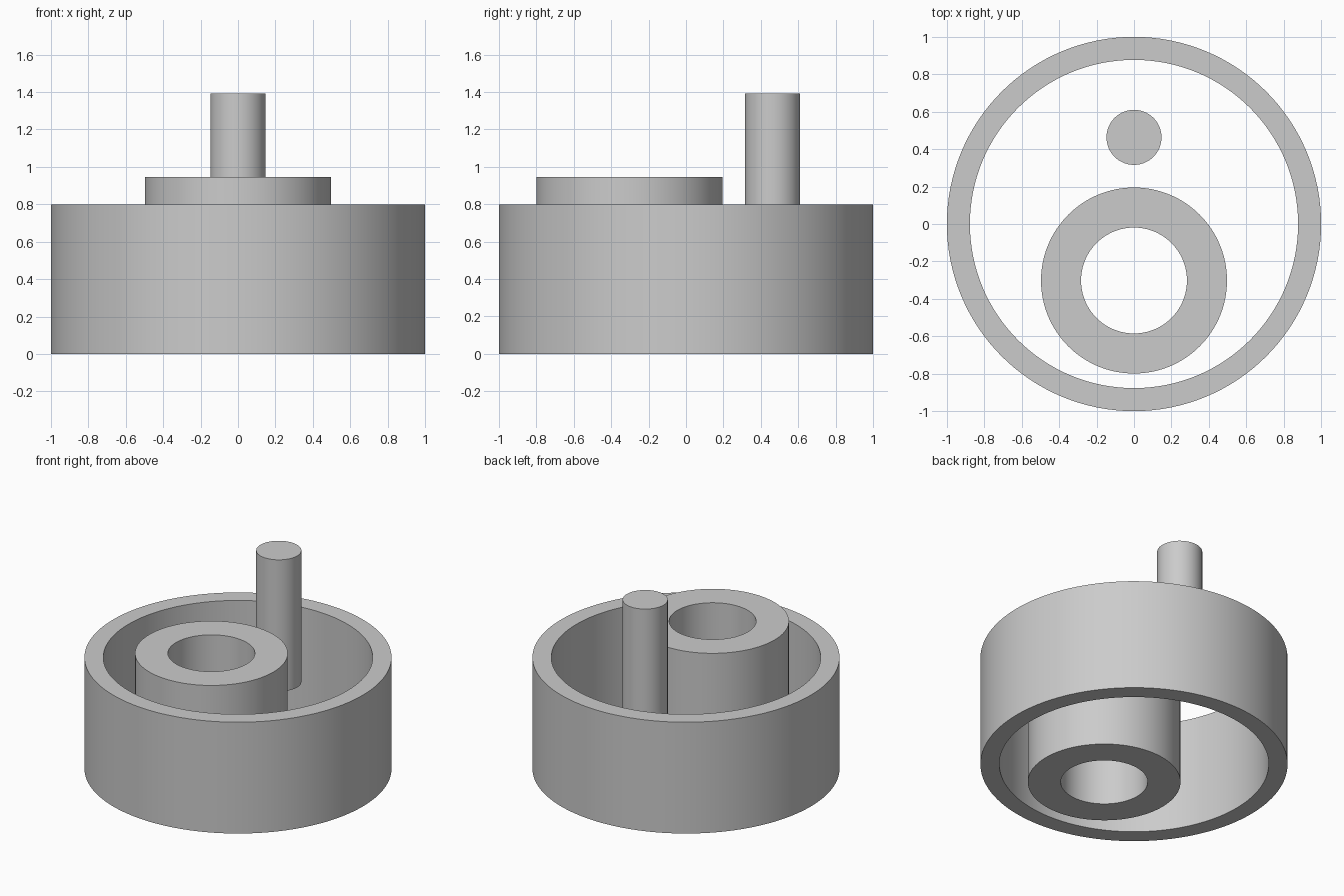
import bpy, bmesh, math

if "Cube" in bpy.data.objects:
    bpy.data.objects.remove(bpy.data.objects["Cube"])

SEGMENTS = 128


def lathe(name, profile, center):
    """Spin a closed (radius, z) profile about the z axis through center."""
    bm = bmesh.new()
    rings = []
    for r, z in profile:
        rings.append([bm.verts.new((r * math.cos(2 * math.pi * i / SEGMENTS),
                                    r * math.sin(2 * math.pi * i / SEGMENTS), z))
                      for i in range(SEGMENTS)])
    for a, b in zip(rings, rings[1:] + rings[:1]):
        for i in range(SEGMENTS):
            j = (i + 1) % SEGMENTS
            bm.faces.new((a[i], a[j], b[j], b[i]))
    bmesh.ops.recalc_face_normals(bm, faces=bm.faces)
    return finish(name, bm, center)


def finish(name, bm, center):
    """Turn the bmesh into an object with smooth sides and crisp rims."""
    mesh = bpy.data.meshes.new(name)
    bm.to_mesh(mesh)
    bm.free()
    obj = bpy.data.objects.new(name, mesh)
    obj.location = center
    bpy.context.collection.objects.link(obj)
    bpy.ops.object.select_all(action='DESELECT')
    obj.select_set(True)
    bpy.context.view_layer.objects.active = obj
    bpy.ops.object.shade_smooth_by_angle(angle=math.radians(30))
    return obj


def tube(name, inner, outer, height, center):
    return lathe(name, [(inner, 0), (outer, 0), (outer, height), (inner, height)], center)


def rod(name, radius, height, center):
    bm = bmesh.new()
    bmesh.ops.create_cone(bm, cap_ends=True, segments=SEGMENTS,
                          radius1=radius, radius2=radius, depth=height)
    bmesh.ops.translate(bm, verts=bm.verts, vec=(0, 0, height / 2))
    return finish(name, bm, center)


# Wide open outer ring
tube("outer_ring", 0.877, 1.0, 0.80, (0, 0, 0))

# Thick sleeve set toward the front
tube("inner_sleeve", 0.283, 0.497, 0.945, (0, -0.302, 0))

# Raised pin toward the back, its lower end stopping above the base
rod("pin", 0.147, 0.945, (0, 0.463, 0.447))
